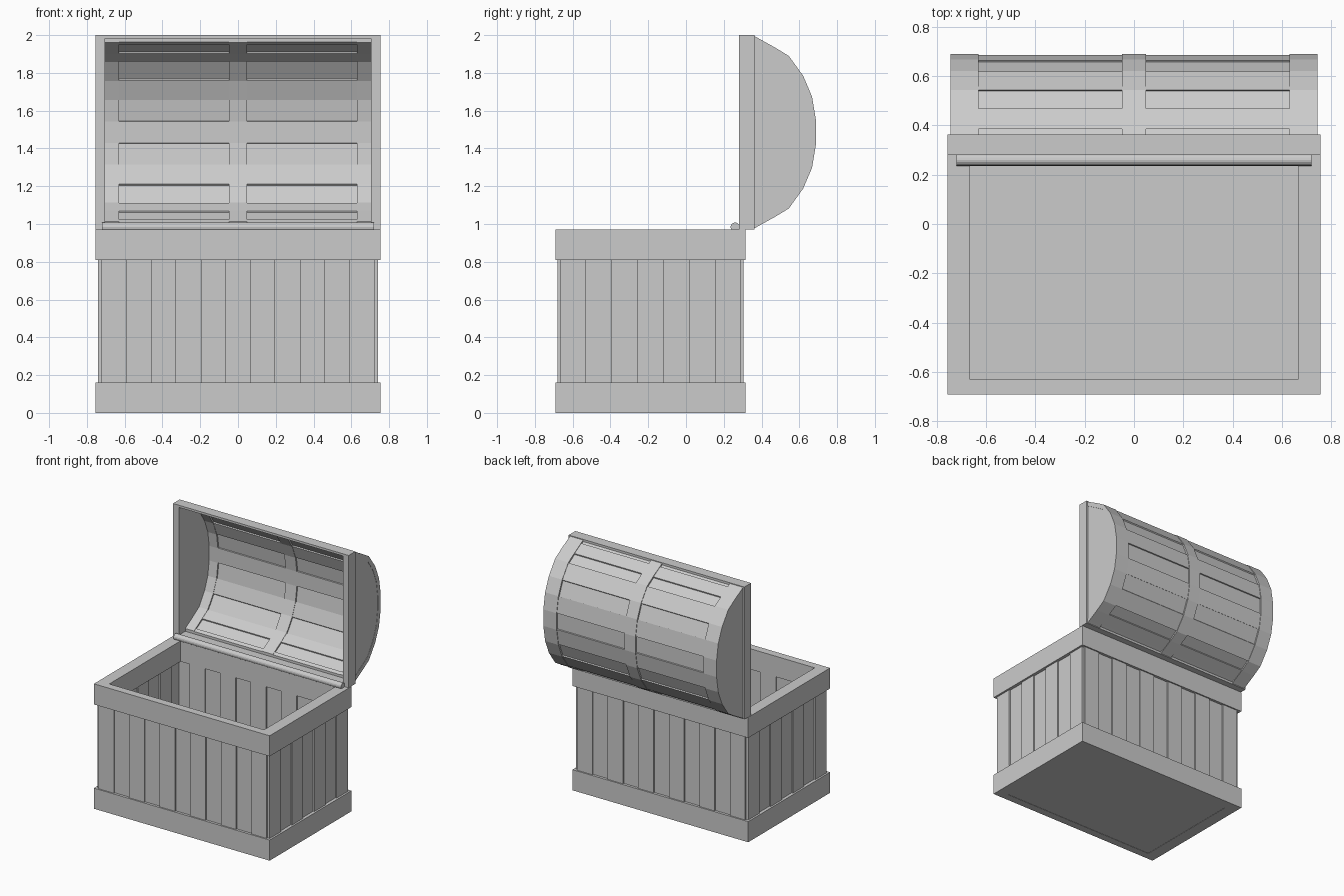
import bpy, bmesh
from mathutils import Vector

if "Cube" in bpy.data.objects:
    bpy.data.objects.remove(bpy.data.objects["Cube"])


def finish(name, bm):
    bmesh.ops.recalc_face_normals(bm, faces=bm.faces)
    me = bpy.data.meshes.new(name)
    bm.to_mesh(me)
    bm.free()
    ob = bpy.data.objects.new(name, me)
    bpy.context.collection.objects.link(ob)
    return ob


# Solid band between two matching 2D outlines, extruded along one axis
def band(name, outer, inner, lo, hi, axis, closed=False):
    bm = bmesh.new()

    def vert(p, d):
        c = list(p)
        c.insert(axis, d)
        return bm.verts.new(c)
    rows = [(vert(o, lo), vert(o, hi), vert(i, hi), vert(i, lo))
            for o, i in zip(outer, inner)]
    n = len(rows)
    for k in range(n if closed else n - 1):
        a, b = rows[k], rows[(k + 1) % n]
        for j in range(4):
            m = (j + 1) % 4
            bm.faces.new((a[j], a[m], b[m], b[j]))
    if not closed:
        bm.faces.new(rows[0])
        bm.faces.new(rows[-1])
    return finish(name, bm)


# Flat outline extruded along x
def slab(name, outline, x0, x1):
    bm = bmesh.new()
    a = [bm.verts.new((x0, y, z)) for y, z in outline]
    b = [bm.verts.new((x1, y, z)) for y, z in outline]
    bm.faces.new(a)
    bm.faces.new(b)
    for k in range(len(a)):
        m = (k + 1) % len(a)
        bm.faces.new((a[k], a[m], b[m], b[k]))
    return finish(name, bm)


def box(name, x0, x1, y0, y1, z0, z1):
    return slab(name, [(y0, z0), (y1, z0), (y1, z1), (y0, z1)], x0, x1)


def rect(x, lo, hi):
    return [(-x, lo), (x, lo), (x, hi), (-x, hi)]


# Chest body: rims, floor and upright planks set alternately in and out
outer, inner = rect(0.755, -0.69, 0.315), rect(0.665, -0.63, 0.245)
band("bottom_rim", outer, inner, 0, 0.16, 2, True)
band("top_rim", outer, inner, 0.81, 0.97, 2, True)
box("floor", -0.68, 0.68, -0.64, 0.26, 0.002, 0.04)

w = 1.444 / 11
for i in range(11):
    x = -0.722 + i * w
    d = 0.01 * (i % 2)
    box("front_plank", x, x + w, -0.68 + d, -0.645 + d, 0.01, 0.82)
    box("back_plank", x, x + w, 0.26 - d, 0.305 - d, 0.01, 0.82)
w = 0.96 / 7
for i in range(7):
    y = -0.668 + i * w
    d = 0.01 * (i % 2)
    box("right_plank", 0.69 - d, 0.74 - d, y, y + w, 0.01, 0.82)
    box("left_plank", d - 0.74, d - 0.69, y, y + w, 0.01, 0.82)

# Hinge rod
bm = bmesh.new()
bmesh.ops.create_cone(bm, cap_ends=True, segments=16, radius1=0.024,
                      radius2=0.024, depth=1.44)
rod = finish("hinge_rod", bm)
rod.rotation_euler = (0, 1.570796, 0)
rod.location = (0, 0.26, 0.984)

# Lid, standing open
MID = 1.486
band("lid_frame", rect(0.755, 0.972, 2.0), rect(0.705, 0.99, 1.983),
     0.28, 0.362, 1, True)

half = [(0.36, 1.996), (0.385, 1.982), (0.47, 1.935), (0.544, 1.89),
        (0.62, 1.785), (0.667, 1.675), (0.688, 1.55)]
arc = half + [(y, 2 * MID - z) for y, z in reversed(half)]


def inset(points, t):
    c = Vector((0.36, MID))
    out = []
    for p in points:
        v = Vector(p) - c
        out.append(tuple(c + v * (1 - t / v.length)))
    return out


for side in (-1, 1):
    a, b = sorted((side * 0.705, side * 0.742))
    slab("lid_end", inset(arc, 0.002), a, b)
    a, b = sorted((side * 0.63, side * 0.744))
    band("lid_end_rib", arc, inset(arc, 0.036), a, b, 0)
    # Curved roof boards, alternately raised and sunk
    a, b = sorted((side * 0.04, side * 0.64))
    for k in range(len(arc) - 1):
        seg = arc[k:k + 2]
        t = 0.013 if k % 2 == 0 else 0.004
        band("lid_board", inset(seg, t), inset(seg, t + 0.02), a, b, 0)
band("lid_middle_rib", arc, inset(arc, 0.036), -0.048, 0.048, 0)
